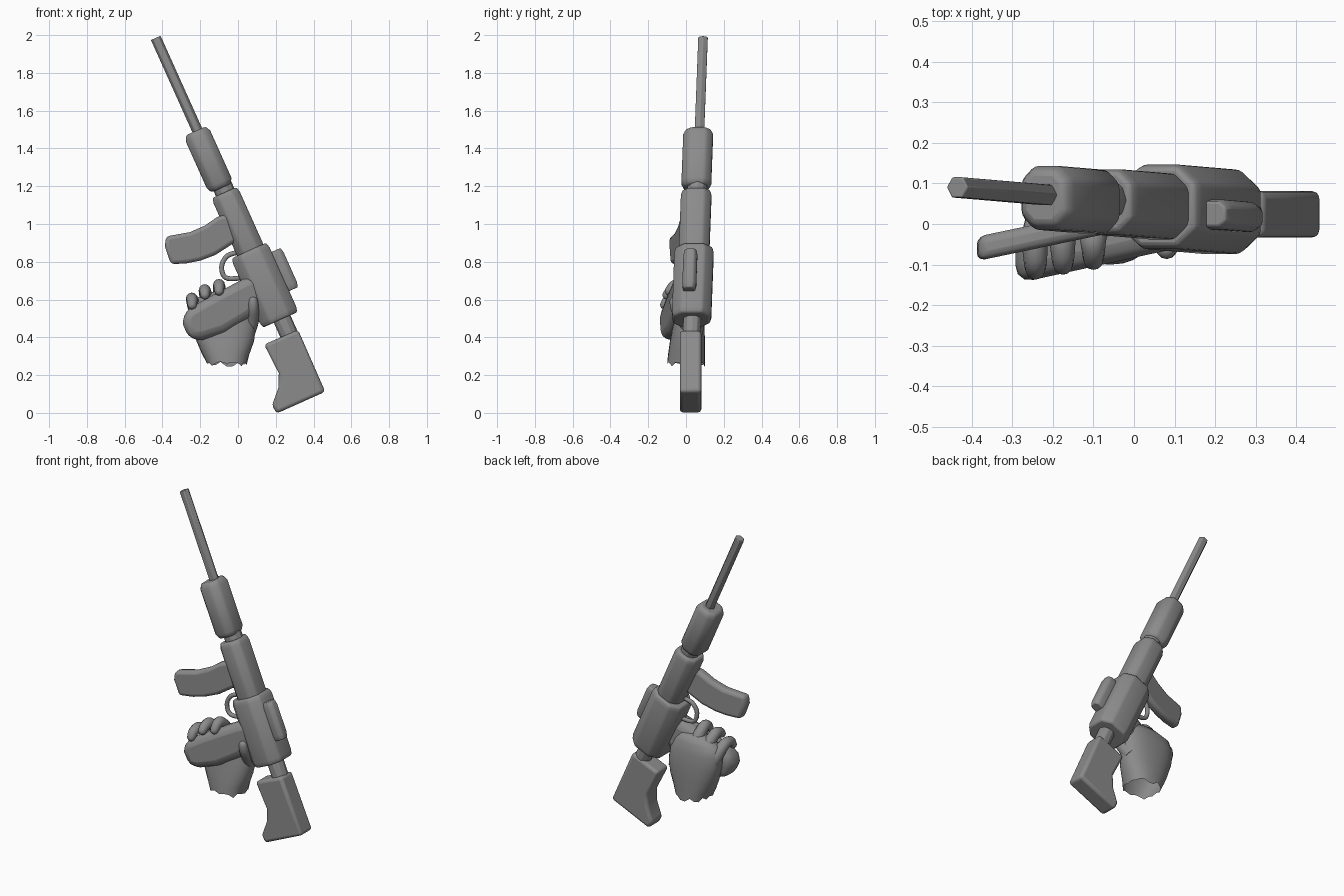
import bpy, bmesh, math, random
from mathutils import Matrix, Vector

if "Cube" in bpy.data.objects:
    bpy.data.objects.remove(bpy.data.objects["Cube"])

random.seed(3)

# Gun frame: local X = towards the sight, Y = depth, Z = along the barrel
AXIS = Vector((-0.41, 0.035, 0.912)).normalized()
SIDE = Vector((0.912, 0.0, 0.41)).normalized()
GUN = Matrix((SIDE, Vector((0, 1, 0)), AXIS)).transposed().to_4x4()
GUN.translation = Vector((0.457, 0.014, 0))

# Dark grey finish shared by all parts
DARK = bpy.data.materials.new("dark_grey")
DARK.diffuse_color = (0.26, 0.26, 0.26, 1)
DARK.use_nodes = True
DARK.node_tree.nodes["Principled BSDF"].inputs["Base Color"].default_value = DARK.diffuse_color


def finish(bm, name, bevel=0, segs=3, angle=40):
    bmesh.ops.recalc_face_normals(bm, faces=bm.faces)
    me = bpy.data.meshes.new(name)
    bm.to_mesh(me)
    bm.free()
    me.materials.append(DARK)
    ob = bpy.data.objects.new(name, me)
    bpy.context.collection.objects.link(ob)
    if bevel:
        m = ob.modifiers.new("bevel", 'BEVEL')
        m.width, m.segments, m.limit_method = bevel, segs, 'ANGLE'
        m.angle_limit = math.radians(35)
    bpy.ops.object.select_all(action='DESELECT')
    ob.select_set(True)
    bpy.context.view_layer.objects.active = ob
    bpy.ops.object.shade_smooth_by_angle(angle=math.radians(angle))
    return ob


def skin(rings, cap_start=True, cap_end=True):
    bm = bmesh.new()
    vs = [[bm.verts.new(p) for p in r] for r in rings]
    n = len(vs[0])
    for a, b in zip(vs, vs[1:]):
        for i in range(n):
            bm.faces.new((a[i], a[(i + 1) % n], b[(i + 1) % n], b[i]))
    if cap_start:
        bm.faces.new(vs[0][::-1])
    if cap_end:
        bm.faces.new(vs[-1])
    return bm


def octagon(t0, t1, w, y, inset=0.0):
    t0, t1, w = t0 + inset, t1 - inset, w - inset
    a, b = (t1 - t0) * 0.25, w * 0.55
    return [(t0 + a, y - w), (t1 - a, y - w), (t1, y - b), (t1, y + b),
            (t1 - a, y + w), (t0 + a, y + w), (t0, y + b), (t0, y - b)]


def housing(name, s0, s1, t0, t1, w, y=-0.004, bevel=0.01, taper=0.007):
    # chamfered block along the barrel axis with slightly narrowed ends
    rings = []
    for s, ins in ((s0, taper), (s0 + 0.03, 0), (s1 - 0.03, 0), (s1, taper)):
        rings.append([GUN @ Vector((p[0], p[1], s)) for p in octagon(t0, t1, w, y, ins)])
    return finish(skin(rings), name, bevel, 2, 50)


def rod(name, s0, s1, r, sides):
    rings = [[GUN @ Vector((r * math.cos(2 * math.pi * i / sides),
                            r * math.sin(2 * math.pi * i / sides), s)) for i in range(sides)]
             for s in (s0, s1)]
    return finish(skin(rings), name, 0.004, 2, 30)


def slab(name, profile, half, mid, bevel, slope=0.0):
    # front-view outline extruded in depth, leaning by slope * x
    rings = [[(x, mid + slope * x + d, z) for x, z in profile] for d in (-half, half)]
    return finish(skin(rings), name, bevel, 3)


def tube(name, pts, radii, sides=12, steps=5, tip=True):
    # smooth round tube along a path, with a rounded tip
    P = [Vector(p) for p in pts]
    path, rad = [], []
    for i in range(len(P) - 1):
        a, b, c, d = P[max(i - 1, 0)], P[i], P[i + 1], P[min(i + 2, len(P) - 1)]
        for k in range(steps):
            t = k / steps
            path.append(0.5 * (2 * b + (c - a) * t + (2 * a - 5 * b + 4 * c - d) * t * t
                               + (3 * b - a - 3 * c + d) * t ** 3))
            rad.append(radii[i] * (1 - t) + radii[i + 1] * t)
    path.append(P[-1])
    rad.append(radii[-1])
    if tip:
        d, r, end = (path[-1] - path[-2]).normalized(), radii[-1], P[-1]
        for q in (30, 55, 78):
            q = math.radians(q)
            path.append(end + d * r * math.sin(q))
            rad.append(r * math.cos(q))
    rings = []
    for i, p in enumerate(path):
        d = (path[min(i + 1, len(path) - 1)] - path[max(i - 1, 0)]).normalized()
        ref = Vector((1, 0, 0)) if tip else Vector((0, 1, 0))
        u = d.cross(ref).normalized()
        v = d.cross(u)
        rings.append([p + rad[i] * (u * math.cos(2 * math.pi * k / sides)
                                    + v * math.sin(2 * math.pi * k / sides)) for k in range(sides)])
    return finish(skin(rings), name, angle=60)


# Barrel, handguard and receiver
rod("barrel", 1.60, 2.178, 0.029, 6)
housing("handguard", 1.31, 1.642, -0.08, 0.062, 0.079, -0.006, 0.012, 0.014)
rod("handguard_neck", 1.25, 1.34, 0.054, 10)
housing("upper_receiver", 0.92, 1.282, -0.08, 0.072, 0.081)
housing("lower_receiver", 0.545, 0.948, -0.117, 0.095, 0.104)
housing("rear_sight", 0.665, 0.892, 0.07, 0.152, 0.037, -0.021, 0.006, 0.006)
rod("stock_neck", 0.38, 0.57, 0.049, 10)

# Shoulder stock
slab("stock", [(0.138, 0.362), (0.318, 0.44), (0.462, 0.112), (0.205, -0.003), (0.18, 0.04),
               (0.213, 0.13), (0.216, 0.21)], 0.057, 0.024, 0.018)

# Curved magazine
slab("magazine", [(0.0, 1.07), (-0.11, 1.037), (-0.175, 0.992), (-0.254, 0.957), (-0.382, 0.934),
                  (-0.387, 0.88), (-0.355, 0.787), (-0.27, 0.792), (-0.2, 0.806), (-0.12, 0.836),
                  (-0.03, 0.894), (0.06, 0.95)], 0.03, 0.02, 0.02, 0.21)

# Trigger guard loop
tube("trigger_guard", [(0.0, 0.025, 0.85), (-0.055, 0.02, 0.832), (-0.085, 0.015, 0.785),
                       (-0.078, 0.015, 0.73), (-0.04, 0.015, 0.71), (0.05, 0.02, 0.72)],
     [0.013] * 6, 8, 4, False)

# Pistol grip held by the hand
slab("pistol_grip", [(0.11, 0.74), (0.03, 0.71), (-0.1, 0.642), (-0.175, 0.602), (-0.25, 0.558),
                     (-0.29, 0.53), (-0.292, 0.47), (-0.258, 0.388), (-0.19, 0.386),
                     (-0.07, 0.423), (0.063, 0.503), (0.15, 0.58)], 0.063, -0.02, 0.045, 0.22)

# Palm and wrist, open at the ragged cuff: z, x0, x1, y0, y1
N = 24
rings = []
for z, x0, x1, y0, y1 in ((0.255, -0.165, 0.045, -0.10, 0.10), (0.31, -0.19, 0.06, -0.095, 0.10),
                          (0.38, -0.22, 0.085, -0.085, 0.10), (0.46, -0.245, 0.095, -0.07, 0.098),
                          (0.54, -0.255, 0.085, -0.06, 0.09), (0.60, -0.235, 0.06, -0.05, 0.075),
                          (0.64, -0.15, 0.03, -0.035, 0.05)):
    ring = []
    for i in range(N):
        c, s = math.cos(2 * math.pi * i / N), math.sin(2 * math.pi * i / N)
        jag = random.uniform(-0.01, 0.02) if z < 0.3 else 0
        ring.append(((x0 + x1) / 2 + (x1 - x0) / 2 * math.copysign(abs(c) ** 0.85, c),
                     (y0 + y1) / 2 + (y1 - y0) / 2 * math.copysign(abs(s) ** 0.85, s), z + jag))
    rings.append(ring)
finish(skin(rings, cap_start=False), "hand_palm", angle=60)

# Fingers wrapped over the grip: x, top height, tip height, front depth
for i, (x, top, tip, y) in enumerate(((-0.243, 0.60, 0.572, -0.112), (-0.175, 0.645, 0.625, -0.1),
                                      (-0.1, 0.672, 0.645, -0.088))):
    tube("finger_%d" % (i + 1), [(x * 0.8, 0.025, top - 0.15), (x * 0.93, 0.02, top - 0.06),
                                 (x, -0.03, top), (x, y + 0.025, top), (x, y, tip)],
         [0.036, 0.036, 0.033, 0.029, 0.025])

# Thumb on the stock side
tube("thumb", [(0.05, 0.03, 0.42), (0.075, -0.01, 0.49), (0.08, -0.05, 0.55), (0.08, -0.062, 0.59)],
     [0.04, 0.036, 0.03, 0.025])
